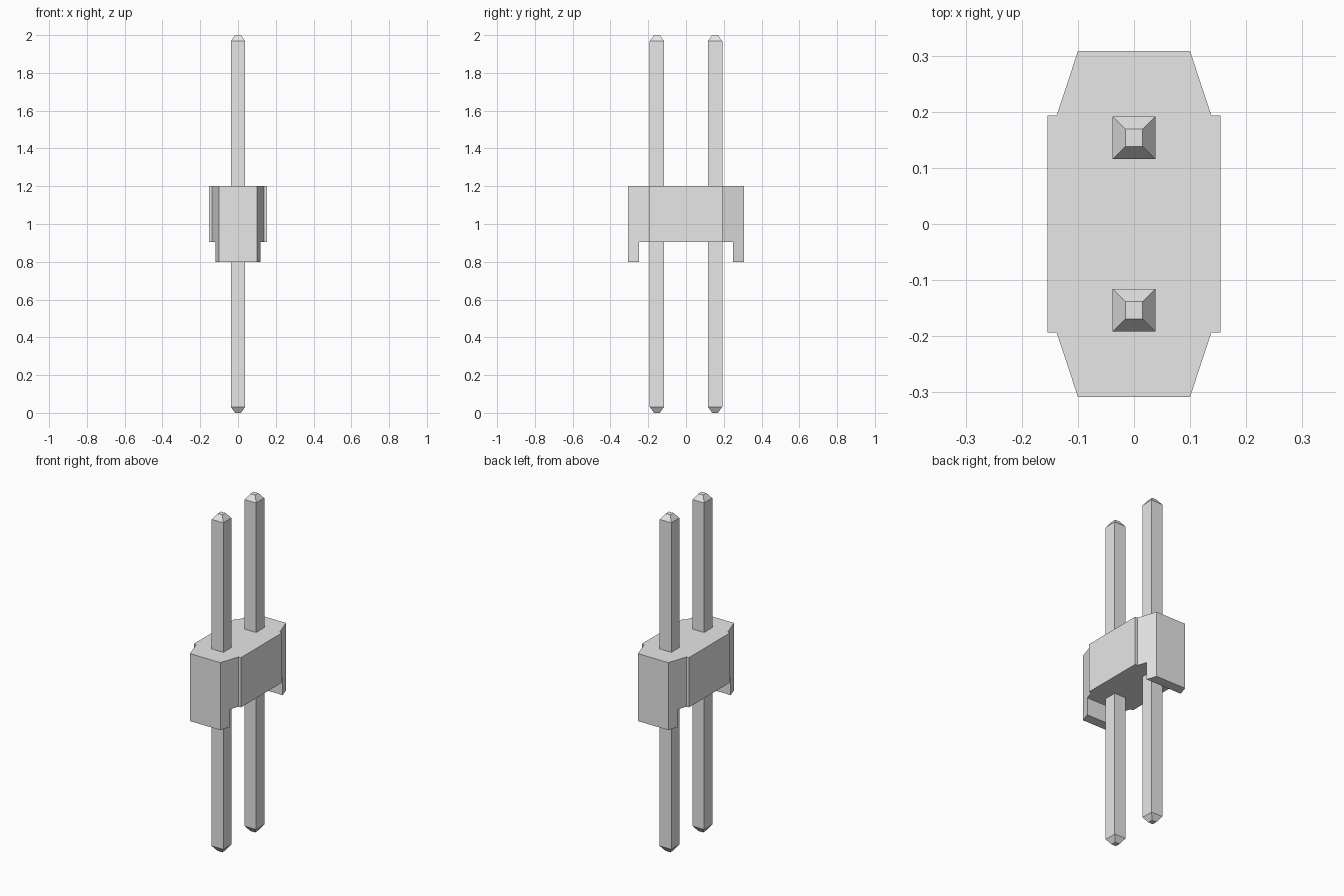
import bpy, bmesh
from mathutils import Vector

cube = bpy.data.objects.get("Cube")
if cube:
    bpy.data.objects.remove(cube, do_unlink=True)

grey = bpy.data.materials.new("plain_grey")
grey.use_nodes = True
grey.diffuse_color = (0.8, 0.8, 0.8, 1)
grey.node_tree.nodes["Principled BSDF"].inputs["Base Color"].default_value = grey.diffuse_color


def finish(bm, name):
    bmesh.ops.recalc_face_normals(bm, faces=bm.faces[:])
    mesh = bpy.data.meshes.new(name)
    bm.to_mesh(mesh)
    bm.free()
    mesh.materials.append(grey)
    obj = bpy.data.objects.new(name, mesh)
    bpy.context.collection.objects.link(obj)
    return obj


def extrude(bm, faces, height):
    new = bmesh.ops.extrude_face_region(bm, geom=faces)["geom"]
    verts = [g for g in new if isinstance(g, bmesh.types.BMVert)]
    bmesh.ops.translate(bm, verts=verts, vec=(0, 0, height))


# Housing: stepped plan with tapered ends
TOP, UNDERSIDE, FOOT_DEPTH, FOOT_Y = 1.2, 0.905, 0.105, 0.248
quarter = [(0.154, 0.193), (0.138, 0.193), (0.1, 0.308)]
right_half = [(x, -y) for x, y in reversed(quarter)] + quarter
plan = right_half + [(-x, -y) for x, y in right_half]
bm = bmesh.new()
extrude(bm, [bm.faces.new([bm.verts.new((x, y, UNDERSIDE)) for x, y in plan])], TOP - UNDERSIDE)
bmesh.ops.recalc_face_normals(bm, faces=bm.faces[:])

# Feet: slice off the end strips of the underside and pull them down
for y in (-FOOT_Y, FOOT_Y):
    bmesh.ops.bisect_plane(bm, geom=bm.verts[:] + bm.edges[:] + bm.faces[:],
                           plane_co=(0, y, 0), plane_no=(0, 1, 0))
bm.normal_update()
strips = [f for f in bm.faces if f.normal.z < -0.9 and abs(f.calc_center_median().y) > FOOT_Y]
for strip in strips:
    extrude(bm, [strip], -FOOT_DEPTH)
bmesh.ops.recalc_face_normals(bm, faces=bm.faces[:])
bmesh.ops.dissolve_limit(bm, angle_limit=0.01, verts=bm.verts[:], edges=bm.edges[:])
finish(bm, "housing")

# Square pins with blunt pyramid tips at both ends
HALF, TIP_HALF, TIP, LENGTH = 0.038, 0.0155, 0.032, 2.0
corners = [(-1, -1), (1, -1), (1, 1), (-1, 1)]
levels = [(0, TIP_HALF), (TIP, HALF), (LENGTH - TIP, HALF), (LENGTH, TIP_HALF)]
for name, y in (("front_pin", -0.154), ("back_pin", 0.154)):
    bm = bmesh.new()
    rings = [[bm.verts.new(Vector((cx * h, y + cy * h, z))) for cx, cy in corners]
             for z, h in levels]
    for low, high in zip(rings, rings[1:]):
        for i in range(4):
            j = (i + 1) % 4
            bm.faces.new((low[i], low[j], high[j], high[i]))
    bm.faces.new(rings[0][::-1])
    bm.faces.new(rings[-1])
    finish(bm, name)
